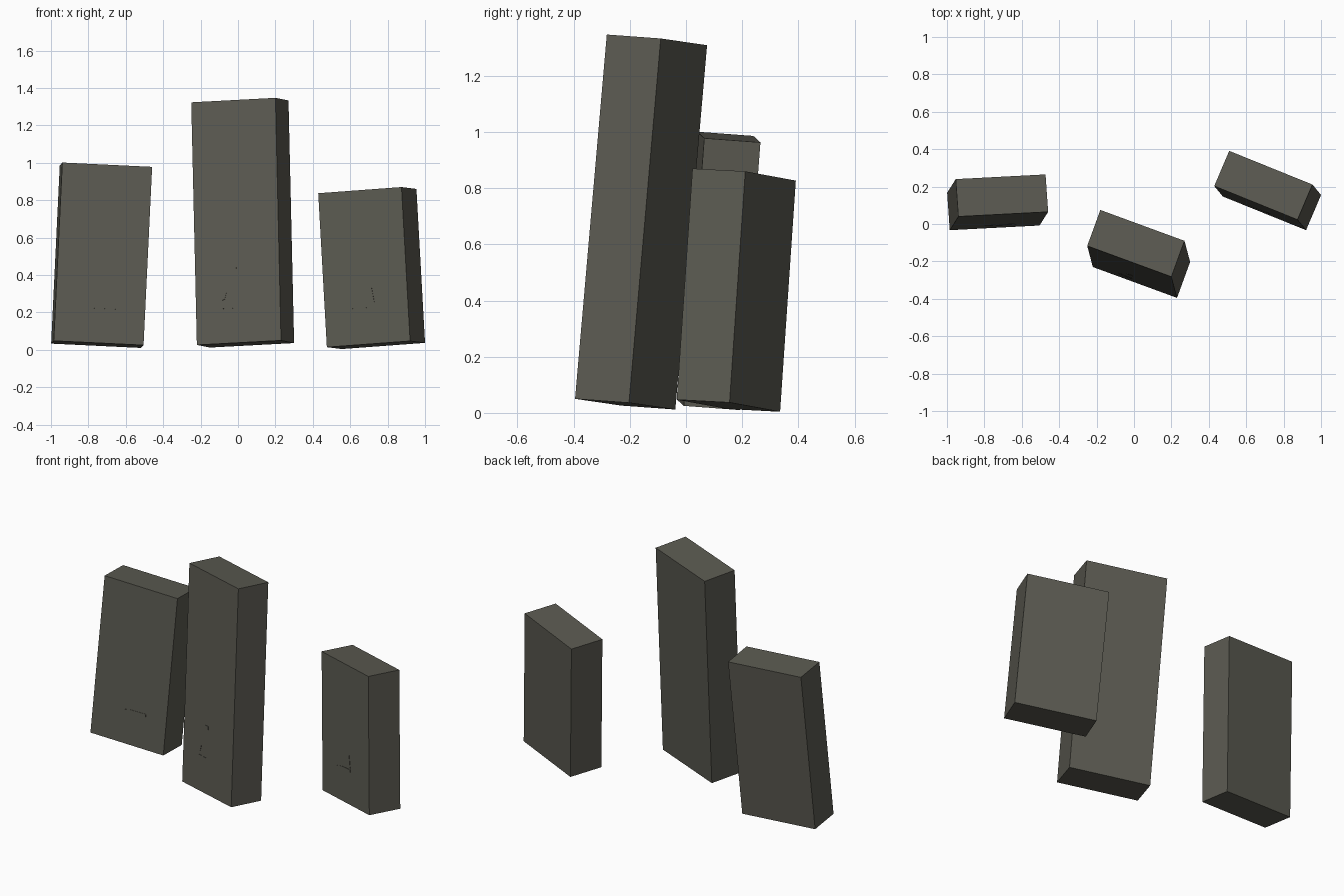
import bpy
import bmesh
from mathutils import Vector

cube = bpy.data.objects.get("Cube")
if cube:
    bpy.data.objects.remove(cube, do_unlink=True)

# Single dark stone colour
stone = bpy.data.materials.new("dark_olive_grey_stone")
stone.use_nodes = True
colour = (0.105, 0.103, 0.083, 1)
stone.diffuse_color = colour
bsdf = stone.node_tree.nodes["Principled BSDF"]
bsdf.inputs["Base Color"].default_value = colour
bsdf.inputs["Roughness"].default_value = 0.9


def prism(name, base, sweep):
    """Flat polygon swept along a vector into a closed solid."""
    bm = bmesh.new()
    face = bm.faces.new([bm.verts.new(p) for p in base])
    top = bmesh.ops.extrude_face_region(bm, geom=[face], use_keep_orig=True)
    moved = [v for v in top["geom"] if isinstance(v, bmesh.types.BMVert)]
    bmesh.ops.translate(bm, verts=moved, vec=sweep)
    bmesh.ops.recalc_face_normals(bm, faces=bm.faces)
    mesh = bpy.data.meshes.new(name)
    bm.to_mesh(mesh)
    bm.free()
    mesh.materials.append(stone)
    obj = bpy.data.objects.new(name, mesh)
    bpy.context.collection.objects.link(obj)


def slab(name, corner, width, depth, height, marks):
    """Leaning slab from its lower front corner and three edge vectors."""
    p, w, d, h = map(Vector, (corner, width, depth, height))
    prism(name, [p, p + w, p + w + d, p + d], h)
    # Shallow chips on the front face, as fractions of width and height
    out = -d.normalized()
    for i, outline in enumerate(marks, 1):
        prism(f"{name}_chip_{i}",
              [p + w * s + h * t - out * 0.002 for s, t in outline], out * 0.004)


def bar(s0, s1, t0, t1):
    return [(s0, t0), (s1, t0), (s1, t1), (s0, t1)]


slab("right_slab", (-0.985, -0.033, 0.048), (0.48, 0.025, -0.023),
     (-0.014, 0.2, -0.015), (0.046, 0.073, 0.953),
     [[(0.38, 0.193), (0.72, 0.193), (0.72, 0.222), (0.5, 0.22), (0.365, 0.205)]])

slab("tall_middle_slab", (-0.22, -0.23, 0.026), (0.45, -0.165, 0.024),
     (0.07, 0.192, -0.014), (-0.03, 0.113, 1.297),
     [bar(0.32, 0.477, 0.143, 0.163), bar(0.42, 0.49, 0.294, 0.309),
      [(0.32, 0.178), (0.345, 0.182), (0.365, 0.208)]])

slab("left_slab", (0.475, 0.147, 0.014), (0.445, -0.18, 0.033),
     (0.08, 0.188, -0.01), (-0.046, 0.056, 0.823),
     [[(0.306, 0.236), (0.6, 0.236), (0.6, 0.255), (0.42, 0.25)],
      [(0.53, 0.28), (0.6, 0.265), (0.576, 0.365), (0.565, 0.32)]])
